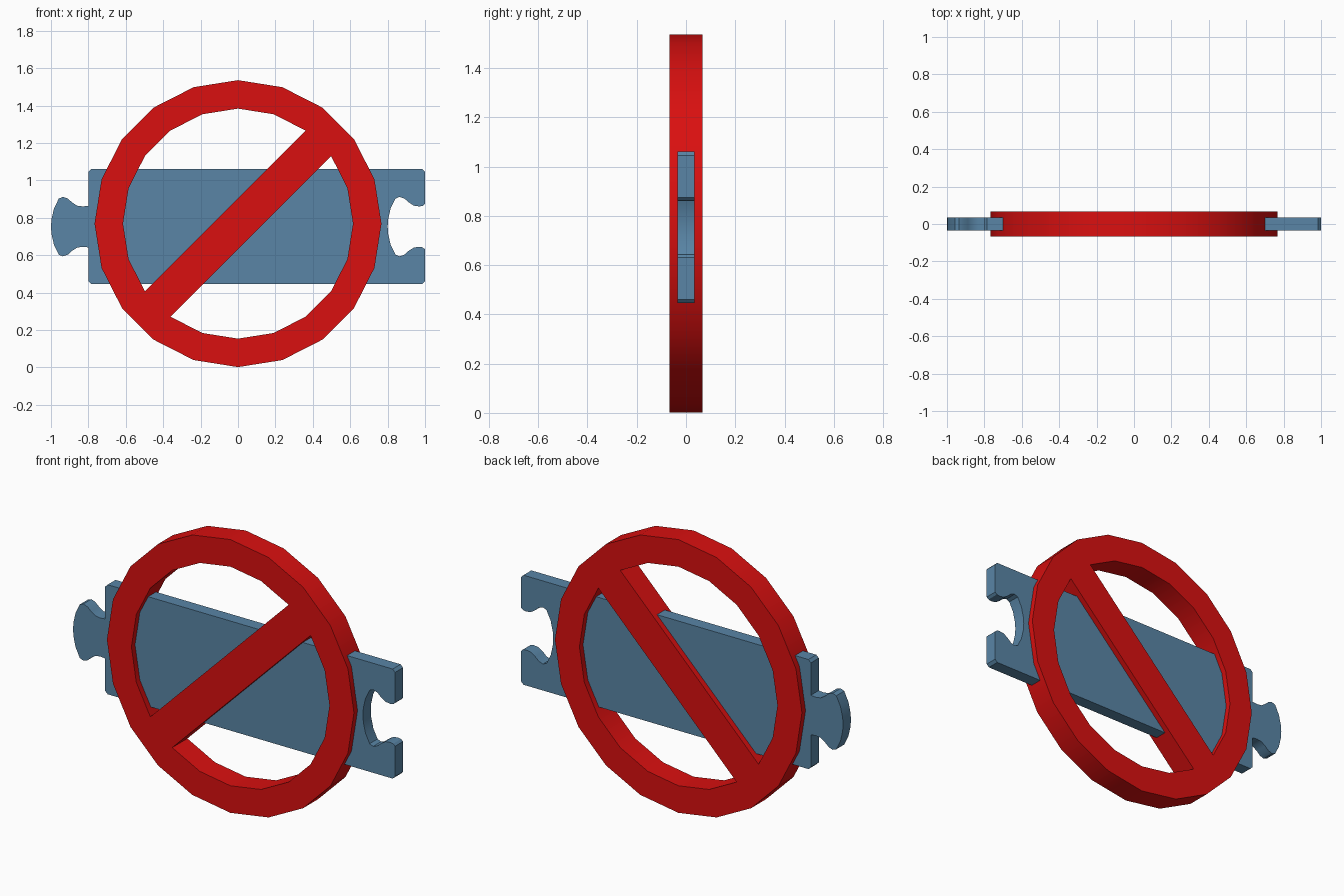
import bpy, bmesh, math

if "Cube" in bpy.data.objects:
    bpy.data.objects.remove(bpy.data.objects["Cube"])

CZ = 0.769          # ring centre height
PZ = 0.753          # plate centre height


def material(name, rgb):
    m = bpy.data.materials.new(name)
    m.diffuse_color = (*rgb, 1)
    m.use_nodes = True
    m.node_tree.nodes["Principled BSDF"].inputs["Base Color"].default_value = m.diffuse_color
    return m


def slab(name, points, faces, depth, mat):
    """Extrude flat faces drawn in xz symmetrically about y = 0."""
    bm = bmesh.new()
    vs = [bm.verts.new((x, -depth / 2, z)) for x, z in points]
    flat = [bm.faces.new([vs[i] for i in f]) for f in faces]
    # keep the front faces and add the back and sides
    ext = bmesh.ops.extrude_face_region(bm, geom=flat, use_keep_orig=True)
    moved = [g for g in ext["geom"] if isinstance(g, bmesh.types.BMVert)]
    bmesh.ops.translate(bm, verts=moved, vec=(0, depth, 0))
    bmesh.ops.recalc_face_normals(bm, faces=bm.faces)
    me = bpy.data.meshes.new(name)
    bm.to_mesh(me)
    bm.free()
    me.materials.append(mat)
    ob = bpy.data.objects.new(name, me)
    bpy.context.collection.objects.link(ob)
    bpy.ops.object.select_all(action='DESELECT')
    ob.select_set(True)
    bpy.context.view_layer.objects.active = ob
    bpy.ops.object.shade_smooth_by_angle(angle=math.radians(30))
    return ob


red = material("red", (0.70, 0.005, 0.005))
blue = material("steel blue", (0.10, 0.235, 0.38))

# Prohibition ring with diagonal bar joined at its inner corners
N = 20
pts = [(r * math.cos(k * math.tau / N), CZ + r * math.sin(k * math.tau / N))
       for r in (0.767, 0.615) for k in range(N)]
faces = [(k, (k + 1) % N, N + (k + 1) % N, N + k) for k in range(N)]
faces.append((N + 2, N + 3, N + 12, N + 13))
slab("ring_and_bar", pts, faces, 0.134, red)

# Puzzle plate: the same knob outline makes the left tab and the right slot
half = [(0, .111), (-.03, .108), (-.06, .112), (-.088, .130), (-.11, .150),
        (-.136, .159), (-.158, .150), (-.184, .097), (-.197, .04)]
knob = half + [(-.2, 0)] + [(x, -h) for x, h in reversed(half)]
L, R, H, C = -0.8, 1.0, 0.3075, 0.015
slot_knob = [(0, .122), (-.012, .111)] + knob[1:-1] + [(-.012, -.111), (0, -.122)]

outline = [(L + C, PZ + H), (L, PZ + H - C)]
outline += [(L + x, PZ + h) for x, h in knob]
outline += [(L, PZ - H + C), (L + C, PZ - H), (R - C, PZ - H), (R, PZ - H + C)]
outline += [(R + x, PZ + h) for x, h in reversed(slot_knob)]
outline += [(R, PZ + H - C), (R - C, PZ + H)]
slab("puzzle_plate", outline, [range(len(outline))], 0.07, blue)
